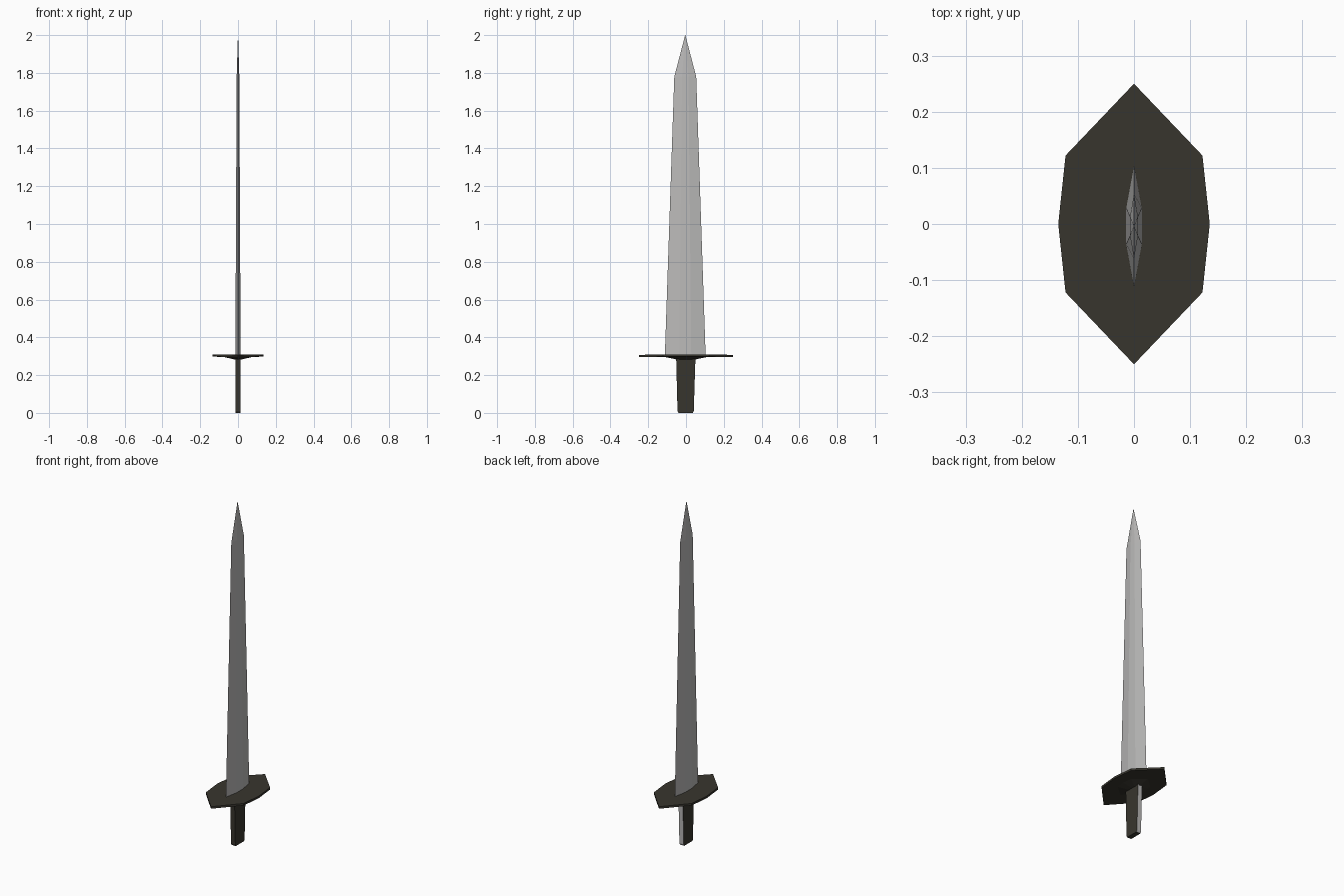
import bpy, bmesh

if "Cube" in bpy.data.objects:
    bpy.data.objects.remove(bpy.data.objects["Cube"])


def material(name, rgb):
    m = bpy.data.materials.new(name)
    m.diffuse_color = (*rgb, 1.0)
    m.use_nodes = True
    m.node_tree.nodes["Principled BSDF"].inputs["Base Color"].default_value = m.diffuse_color
    return m


steel = material("steel", (0.50, 0.495, 0.49))
dark = material("dark olive", (0.039, 0.036, 0.027))


def loft(name, rings, mats):
    """Skin a stack of rings with equal point counts and cap both ends."""
    bm = bmesh.new()
    rows = [[bm.verts.new(p) for p in ring] for ring in rings]
    n = len(rows[0])
    for a, b in zip(rows, rows[1:]):
        for i in range(n):
            j = (i + 1) % n
            bm.faces.new((a[i], a[j], b[j], b[i]))
    bm.faces.new(rows[0][::-1])
    bm.faces.new(rows[-1])
    bmesh.ops.remove_doubles(bm, verts=bm.verts, dist=0.0001)
    bmesh.ops.recalc_face_normals(bm, faces=bm.faces)
    me = bpy.data.meshes.new(name)
    bm.to_mesh(me)
    bm.free()
    for m in mats:
        me.materials.append(m)
    ob = bpy.data.objects.new(name, me)
    bpy.context.collection.objects.link(ob)
    return ob


# Blade: flattened hexagon tapering to a point
def blade_ring(z, half_w, half_t, flat, cy=-0.004):
    return [(x, cy + y, z) for x, y in (
        (0, -half_w), (half_t, -flat), (half_t, flat),
        (0, half_w), (-half_t, flat), (-half_t, -flat))]


loft("blade", [blade_ring(0.30, 0.108, 0.014, 0.032),
               blade_ring(1.78, 0.058, 0.007, 0.017),
               blade_ring(2.00, 0.0005, 0.0005, 0.0003)], [steel])


# Guard: eight sided plate with a shallow tapered underside
def guard_ring(z, sx, sy, end_drop=0.0):
    pts = [(0, -0.25), (0.122, -0.122), (0.135, 0), (0.122, 0.122),
           (0, 0.25), (-0.122, 0.122), (-0.135, 0), (-0.122, -0.122)]
    return [(x * sx, y * sy, z - (end_drop if x == 0 else 0)) for x, y in pts]


loft("guard", [guard_ring(0.283, 0.15, 0.20),
               guard_ring(0.296, 0.55, 0.45),
               guard_ring(0.298, 1, 1, 0.003),
               guard_ring(0.310, 1, 1, 0.003)], [dark])


# Grip: slim tapered bar with a steel back strip
def grip_ring(z, y0, y1, t=0.014):
    return [(-t, y0, z), (t, y0, z), (t, y1, z), (-t, y1, z)]


grip = loft("grip", [grip_ring(0.0, -0.040, 0.036),
                     grip_ring(0.01, -0.045, 0.041),
                     grip_ring(0.29, -0.052, 0.050)], [dark, steel])
for f in grip.data.polygons:
    f.material_index = 1 if f.normal.y > 0.8 else 0
